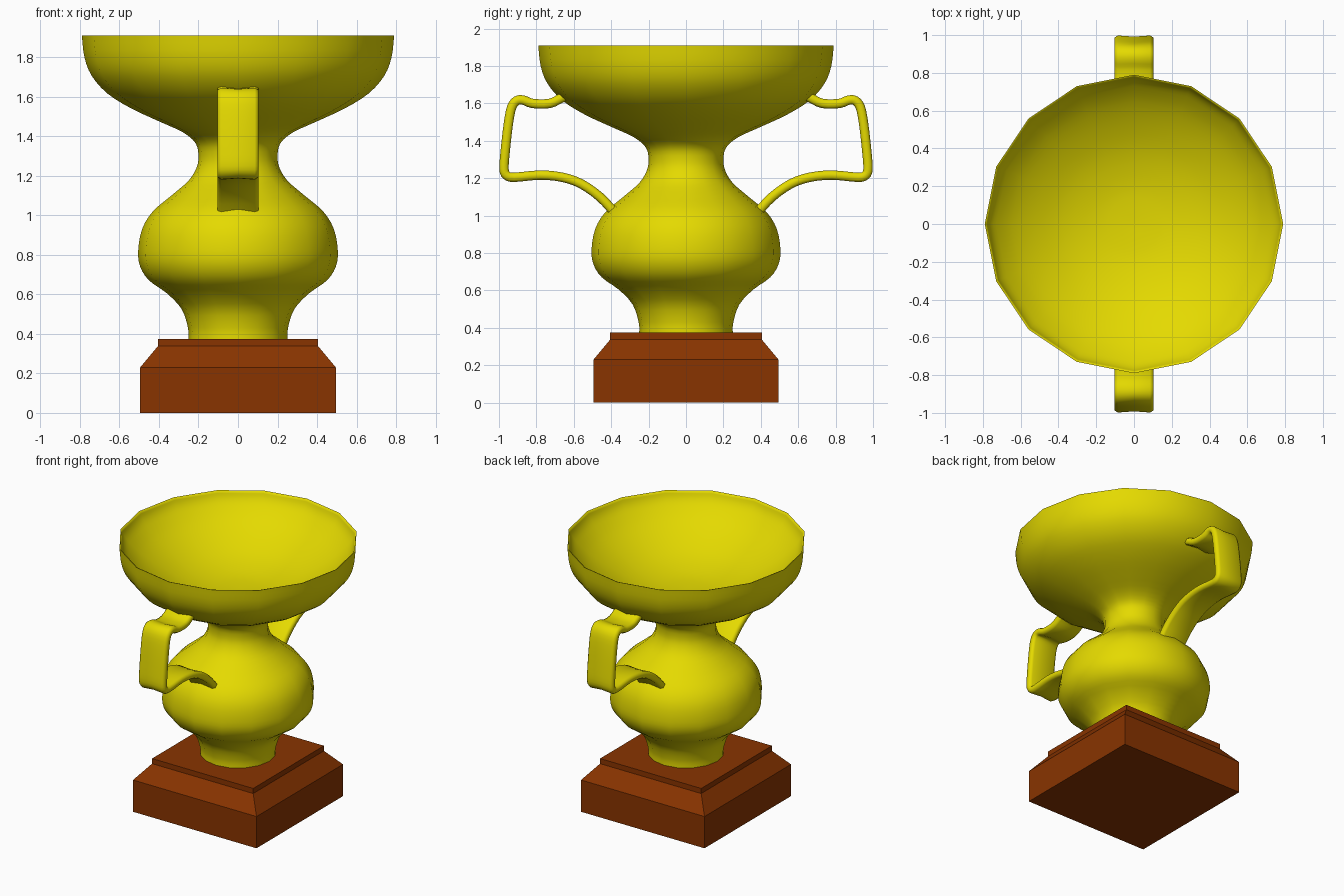
import bpy, bmesh, math
from mathutils import Vector

if "Cube" in bpy.data.objects:
    bpy.data.objects.remove(bpy.data.objects["Cube"])


def material(name, color):
    m = bpy.data.materials.new(name)
    m.diffuse_color = (*color, 1)
    m.use_nodes = True
    m.node_tree.nodes["Principled BSDF"].inputs["Base Color"].default_value = m.diffuse_color
    return m


def spline(points, steps=3):
    """Smooth a 2D polyline with a Catmull-Rom curve."""
    p = [Vector(q) for q in points]
    p = [2 * p[0] - p[1]] + p + [2 * p[-1] - p[-2]]
    out = []
    for a, b, c, d in zip(p, p[1:], p[2:], p[3:]):
        for k in range(steps):
            t = k / steps
            out.append(0.5 * (2 * b + (c - a) * t + (2 * a - 5 * b + 4 * c - d) * t * t
                              + (3 * b - a - 3 * c + d) * t ** 3))
    return out + [p[-2]]


def loft(name, rings, mat, smooth=None):
    """Skin a list of closed rings and cap both ends."""
    bm = bmesh.new()
    loops = [[bm.verts.new(p) for p in ring] for ring in rings]
    n = len(loops[0])
    for a, b in zip(loops, loops[1:]):
        for i in range(n):
            j = (i + 1) % n
            bm.faces.new((a[i], a[j], b[j], b[i]))
    bm.faces.new(loops[0][::-1])
    bm.faces.new(loops[-1])
    bmesh.ops.recalc_face_normals(bm, faces=bm.faces)
    mesh = bpy.data.meshes.new(name)
    bm.to_mesh(mesh)
    bm.free()
    mesh.materials.append(mat)
    ob = bpy.data.objects.new(name, mesh)
    bpy.context.collection.objects.link(ob)
    if smooth:
        bpy.ops.object.select_all(action='DESELECT')
        ob.select_set(True)
        bpy.context.view_layer.objects.active = ob
        bpy.ops.object.shade_smooth_by_angle(angle=math.radians(smooth))
    return ob


def polygon(radius, z, sides, turn=0.0):
    return [(radius * math.cos(turn + math.tau * i / sides),
             radius * math.sin(turn + math.tau * i / sides), z) for i in range(sides)]


gold = material("gold", (0.78, 0.70, 0.0))
wood = material("wood", (0.25, 0.034, 0.0))

# Square wooden plinth with a sloped shoulder
plinth = [(0.495, 0), (0.495, 0.23), (0.405, 0.338), (0.405, 0.375)]
loft("plinth", [polygon(h * math.sqrt(2), z, 4, math.pi / 4) for h, z in plinth], wood)

# Sixteen-sided cup: outside profile up to the rim, then down the hollow bowl
outside = [(0.25, 0.37), (0.253, 0.43), (0.285, 0.525), (0.36, 0.605), (0.45, 0.67),
           (0.495, 0.74), (0.505, 0.82), (0.485, 0.93), (0.43, 1.02), (0.33, 1.105),
           (0.25, 1.175), (0.21, 1.24), (0.20, 1.30), (0.215, 1.365), (0.28, 1.42),
           (0.40, 1.475), (0.54, 1.54), (0.66, 1.615), (0.74, 1.705), (0.777, 1.80), (0.79, 1.91)]
inside = [(0.783, 1.908), (0.765, 1.865), (0.73, 1.82), (0.65, 1.748), (0.53, 1.673),
          (0.38, 1.605), (0.20, 1.56), (0.03, 1.548)]
loft("cup", [polygon(r, z, 16) for r, z in spline(outside) + spline(inside)], gold, 60)

# Strap handles: waisted flat section swept along a side-view path
path = [(0.632, 1.645), (0.665, 1.63), (0.73, 1.60), (0.82, 1.60), (0.87, 1.618), (0.905, 1.615),
        (0.932, 1.58), (0.95, 1.49), (0.967, 1.34), (0.973, 1.25), (0.96, 1.217),
        (0.92, 1.205), (0.78, 1.217), (0.66, 1.205), (0.56, 1.17), (0.46, 1.10), (0.38, 1.015)]
section = [(0.103, -0.014), (0.103, 0.014), (0.085, 0.025), (0, 0.019), (-0.085, 0.025),
           (-0.103, 0.014), (-0.103, -0.014), (-0.085, -0.025), (0, -0.019), (0.085, -0.025)]
for side, name in ((-1, "front_handle"), (1, "back_handle")):
    curve = spline(path)
    rings = []
    for i, (y, z) in enumerate(curve):
        d = (curve[min(i + 1, len(curve) - 1)] - curve[max(i - 1, 0)]).normalized()
        rings.append([(w, side * (y - d.y * t), z + d.x * t) for w, t in section])
    loft(name, rings, gold, 60)
